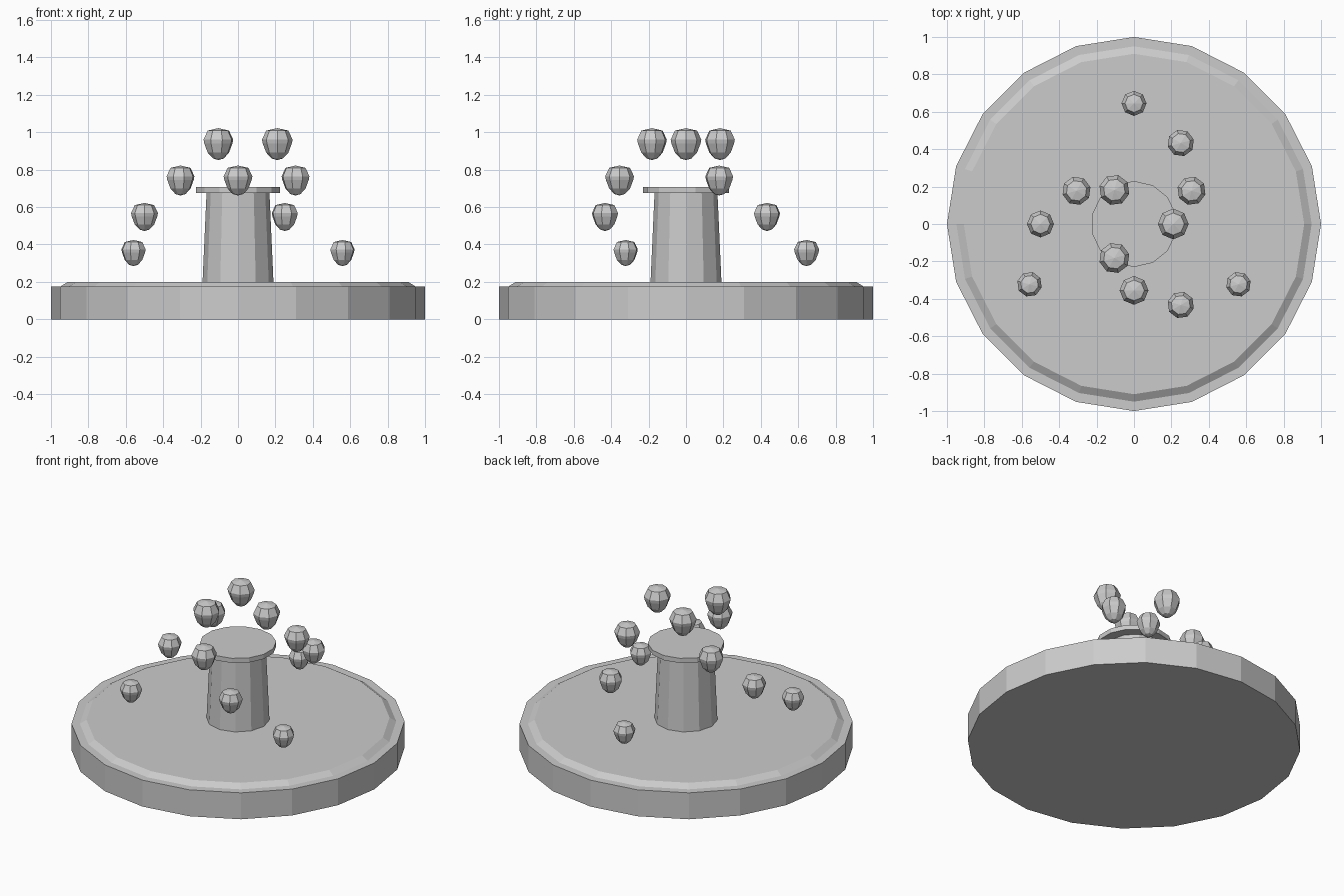
import bpy, bmesh
from math import cos, sin, pi, radians

if "Cube" in bpy.data.objects:
    bpy.data.objects.remove(bpy.data.objects["Cube"])


def lathe(name, profile, sides, loc=(0, 0, 0), start=pi / 2):
    """Flat-shaded solid of revolution; r = 0 ends become poles, others are capped."""
    bm = bmesh.new()
    rings = []
    for r, z in profile:
        if r == 0:
            rings.append([bm.verts.new((0, 0, z))])
        else:
            rings.append([bm.verts.new((r * cos(start + 2 * pi * i / sides),
                                        r * sin(start + 2 * pi * i / sides), z))
                          for i in range(sides)])
    for a, b in zip(rings, rings[1:]):
        for i in range(sides):
            j = (i + 1) % sides
            quad = [a[i % len(a)], a[j % len(a)], b[j % len(b)], b[i % len(b)]]
            bm.faces.new(list(dict.fromkeys(quad)))
    for ring in (rings[0], rings[-1]):
        if len(ring) > 1:
            bm.faces.new(ring)
    bmesh.ops.recalc_face_normals(bm, faces=bm.faces)
    mesh = bpy.data.meshes.new(name)
    bm.to_mesh(mesh)
    bm.free()
    obj = bpy.data.objects.new(name, mesh)
    obj.location = loc
    bpy.context.collection.objects.link(obj)
    return obj


# Round basin with raised inner disc
lathe("basin", [(1, 0), (1, 0.175)], 20)
lathe("raised_disc", [(0.95, 0.165), (0.95, 0.175), (0.91, 0.2)], 20)

# Tapered column and its cap
lathe("column", [(0.19, 0.19), (0.168, 0.68)], 12)
lathe("column_cap", [(0.23, 0.675), (0.23, 0.706)], 14)

# Four tiers of three drops, each tier turned 30 degrees and set further out
DROP = [(0, -1.08), (0.36, -0.98), (0.72, -0.6), (0.95, 0), (1, 0.25), (0.72, 0.84), (0, 1.0)]
tiers = [(0.21, 0.94, 0.082), (0.355, 0.745, 0.077),
         (0.5, 0.55, 0.072), (0.645, 0.357, 0.067)]
for t, (dist, z, size) in enumerate(tiers):
    for k in range(3):
        a = radians(30 * t + 120 * k)
        lathe(f"drop_{t + 1}_{k + 1}", [(r * size, h * size) for r, h in DROP], 8,
              (dist * cos(a), dist * sin(a), z), a)
